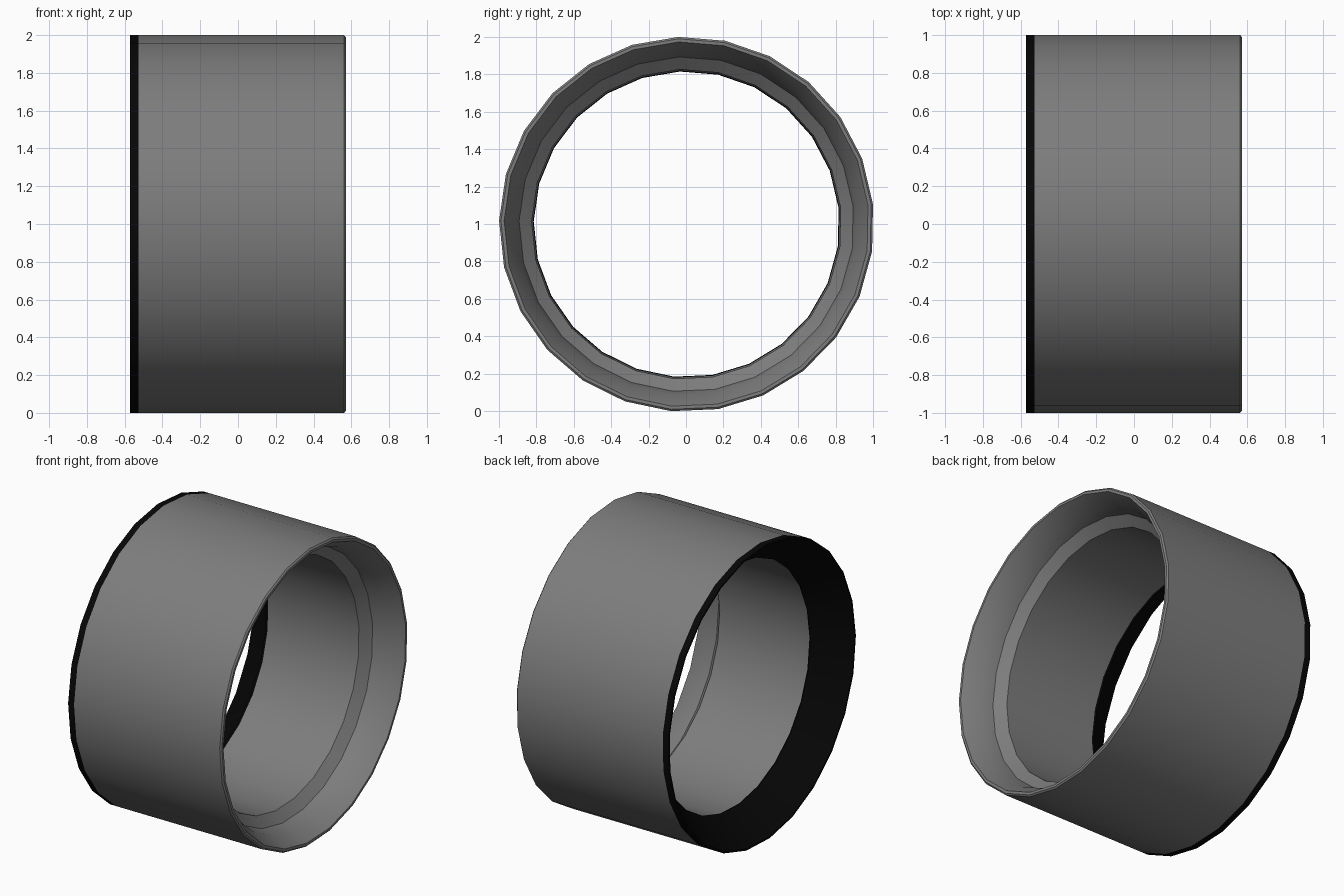
import bpy, bmesh, math

SIDES = 25
START = math.radians(-2.5)
CENTRE_Y, CENTRE_Z = 0.003, 0.9986

cube = bpy.data.objects.get("Cube")
if cube:
    bpy.data.objects.remove(cube, do_unlink=True)


def make_material(name, colour):
    mat = bpy.data.materials.new(name)
    mat.use_nodes = True
    mat.diffuse_color = colour
    bsdf = next(n for n in mat.node_tree.nodes if n.type == 'BSDF_PRINCIPLED')
    bsdf.inputs["Base Color"].default_value = colour
    return mat


def lathe(name, profile, mat):
    """Turn an open (x, radius) profile around the x axis."""
    bm = bmesh.new()
    rings = []
    for x, r in profile:
        ring = []
        for i in range(SIDES):
            t = START + math.tau * i / SIDES
            ring.append(bm.verts.new((x, CENTRE_Y + r * math.sin(t),
                                      CENTRE_Z + r * math.cos(t))))
        rings.append(ring)
    for a, b in zip(rings, rings[1:]):
        for i in range(SIDES):
            j = (i + 1) % SIDES
            bm.faces.new((a[i], b[i], b[j], a[j]))
    mesh = bpy.data.meshes.new(name)
    bm.to_mesh(mesh)
    bm.free()
    mesh.materials.append(mat)
    obj = bpy.data.objects.new(name, mesh)
    bpy.context.collection.objects.link(obj)
    bpy.ops.object.select_all(action='DESELECT')
    obj.select_set(True)
    bpy.context.view_layer.objects.active = obj
    bpy.ops.object.shade_smooth_by_angle(angle=math.radians(30))
    return obj


grey = make_material("mid_grey", (0.205, 0.205, 0.205, 1))
black = make_material("black", (0.002, 0.002, 0.002, 1))

# Barrel: outer wall, thin rim, flared recess, steep step, straight bore
lathe("barrel", [(-0.527, 1.002), (0.562, 1.002), (0.571, 0.992),
                 (0.571, 0.975), (0.47, 0.915), (0.38, 0.895),
                 (0.325, 0.828), (-0.35, 0.822)], grey)

# Dark end band: flared mouth, narrow lip and outer edge
lathe("end_band", [(-0.35, 0.822), (-0.36, 0.817), (-0.571, 0.99),
                   (-0.571, 1.002), (-0.527, 1.002)], black)
